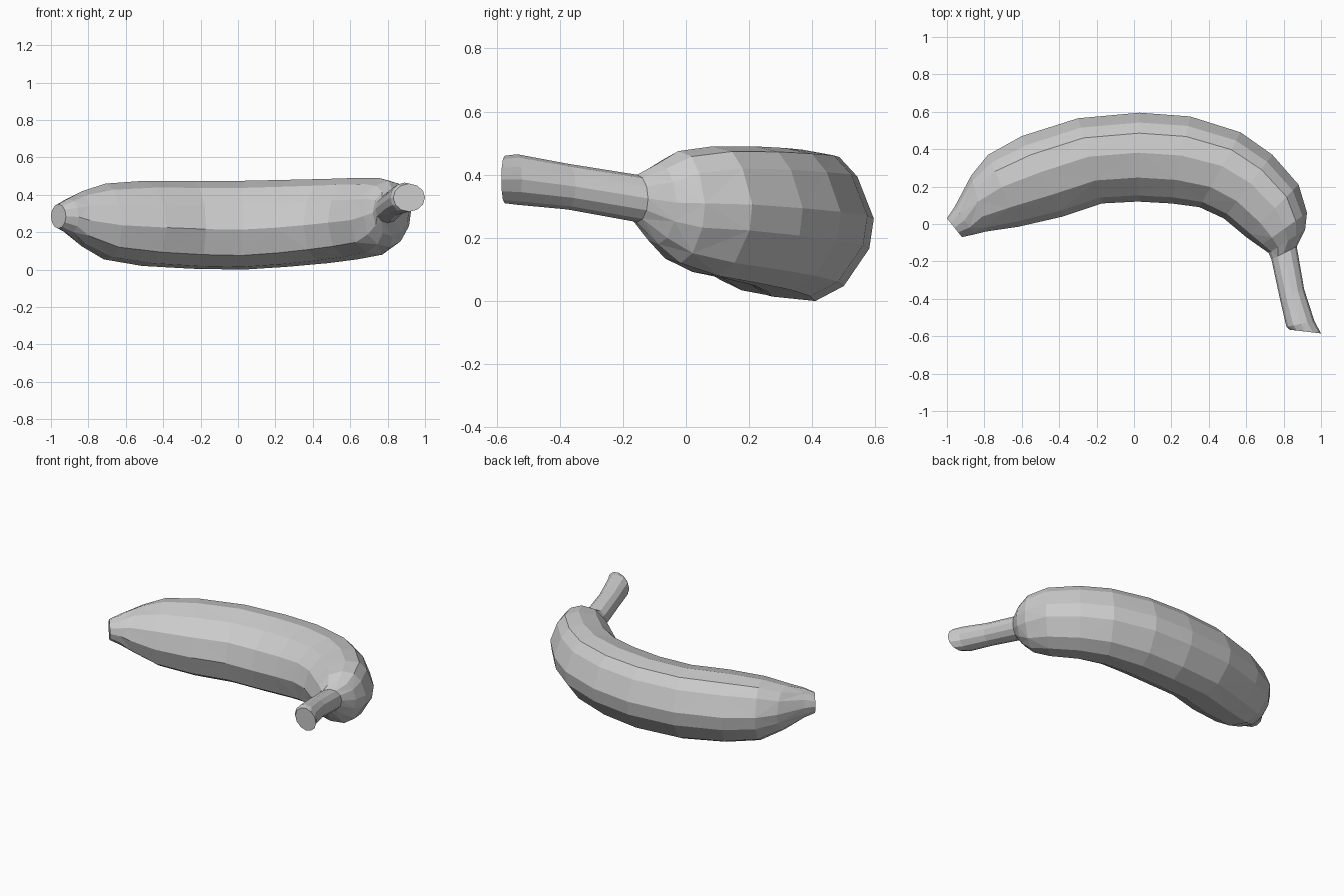
import bpy
import bmesh
from math import cos, sin, pi
from mathutils import Vector

cube = bpy.data.objects.get("Cube")
if cube:
    bpy.data.objects.remove(cube, do_unlink=True)

# Single flat colour
grey = bpy.data.materials.new("plain grey")
grey.use_nodes = True
colour = (0.6, 0.6, 0.6, 1)
grey.diffuse_color = colour
grey.node_tree.nodes["Principled BSDF"].inputs["Base Color"].default_value = colour

# Fruit cross-section: u runs from inner to outer curve, v from bottom to top
FRUIT = [(0, .45), (.07, .72), (.27, .92), (.55, 1), (.77, .96), (.89, .83),
         (1, .55), (.97, .35), (.8, .1), (.61, 0), (.32, .03), (.1, .16)]
SIDES = len(FRUIT)
ROUND = [(.5 - .5 * cos(2 * pi * i / SIDES), .5 + .5 * sin(2 * pi * i / SIDES))
         for i in range(SIDES)]

# Each section: inner x, inner y, outer x, outer y, bottom z, top z
BODY = [
    (-.92, -.07, -1, .03, .22, .35),
    (-.85, -.055, -.96, .09, .19, .38),
    (-.79, -.04, -.87, .26, .125, .42),
    (-.62, -.015, -.78, .37, .055, .46),
    (-.38, .04, -.6, .47, .02, .475),
    (-.17, .11, -.3, .565, .005, .475),
    (.02, .12, .03, .595, 0, .475),
    (.2, .11, .3, .575, .015, .48),
    (.35, .09, .57, .49, .035, .485),
    (.48, .03, .74, .37, .055, .49),
    (.6, -.07, .88, .21, .08, .49),
    (.67, -.12, .925, .06, .12, .475),
    (.72, -.155, .915, -.03, .18, .435),
    (.735, -.19, .87, -.12, .25, .4),
]
STEM = [
    BODY[-1],
    (.78, -.4, .91, -.35, .29, .435),
    (.815, -.55, .965, -.52, .305, .465),
    (.83, -.565, 1, -.585, .31, .46),
]


def section_points(section, roundness):
    """Place one cross-section between its inner and outer points."""
    ix, iy, ox, oy, low, high = section
    points = []
    for fruit, circle in zip(FRUIT, ROUND):
        u, v = Vector(fruit).lerp(Vector(circle), roundness)
        points.append((ix + (ox - ix) * u, iy + (oy - iy) * u,
                       low + (high - low) * v))
    return points


def loft(name, sections, roundness, cap_start, cap_end):
    """Skin a row of cross-sections with flat triangles."""
    bm = bmesh.new()
    rings = [[bm.verts.new(p) for p in section_points(s, r)]
             for s, r in zip(sections, roundness)]
    for row, (a, b) in enumerate(zip(rings, rings[1:])):
        for i in range(SIDES):
            j = (i + 1) % SIDES
            # Alternate the diagonals for an irregular faceted skin
            if (i + row) % 2:
                bm.faces.new((a[i], a[j], b[j]))
                bm.faces.new((a[i], b[j], b[i]))
            else:
                bm.faces.new((a[i], a[j], b[i]))
                bm.faces.new((a[j], b[j], b[i]))
    if cap_start:
        bm.faces.new(rings[0])
    if cap_end:
        bm.faces.new(rings[-1])
    bmesh.ops.recalc_face_normals(bm, faces=bm.faces)
    mesh = bpy.data.meshes.new(name)
    bm.to_mesh(mesh)
    bm.free()
    mesh.materials.append(grey)
    obj = bpy.data.objects.new(name, mesh)
    bpy.context.collection.objects.link(obj)


# Curved body, rounder towards the blossom tip and the neck
last = len(BODY) - 1
body_roundness = [max(0, 1 - min(i, last - i) / 3) for i in range(len(BODY))]
loft("fruit_body", BODY, body_roundness, True, False)

# Stem flaring to its cut end
loft("stem", STEM, [1] * len(STEM), False, True)
